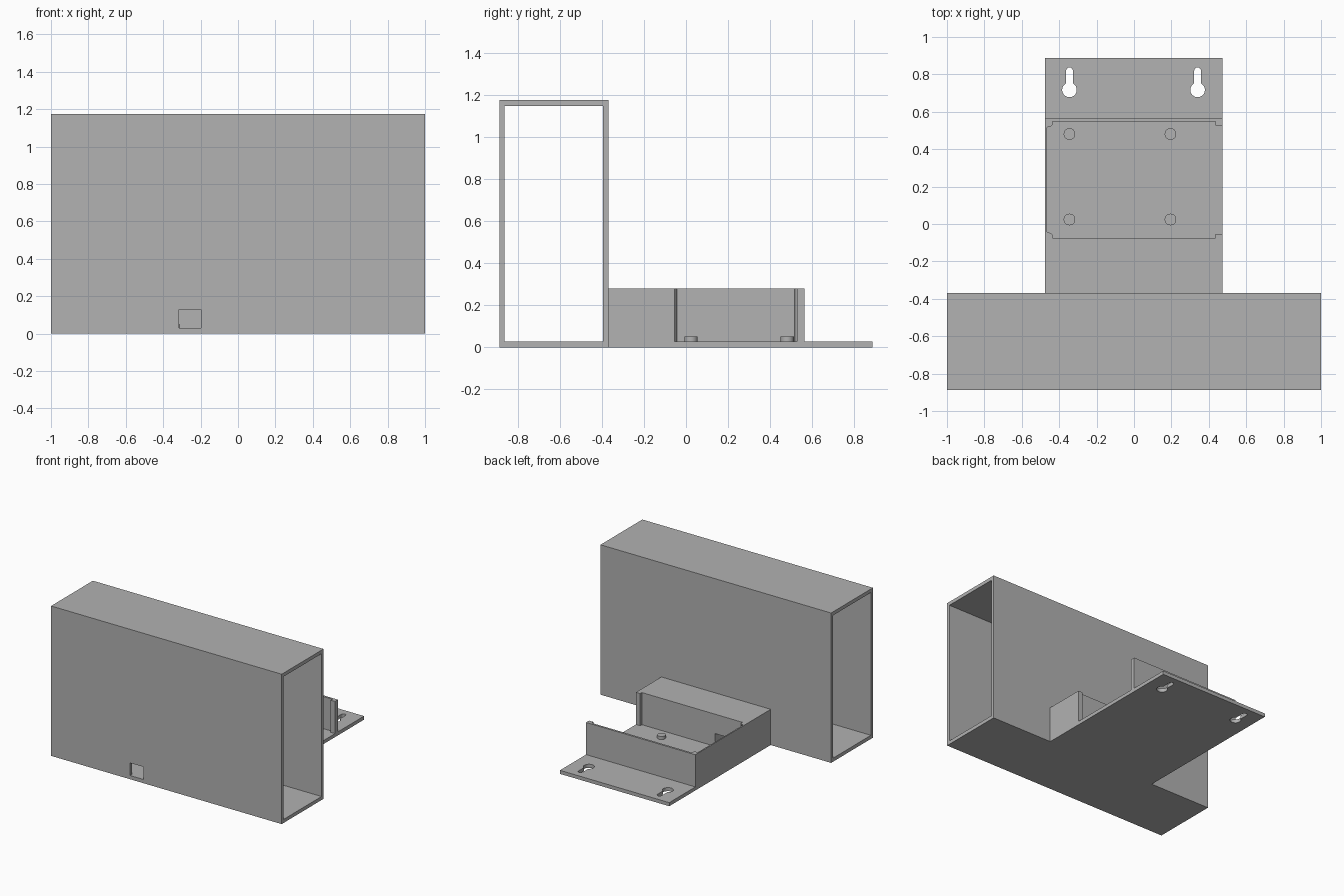
import bpy, bmesh, math
from mathutils import Vector

if "Cube" in bpy.data.objects:
    bpy.data.objects.remove(bpy.data.objects["Cube"], do_unlink=True)

grey = bpy.data.materials.new("plain grey")
grey.use_nodes = True
GREY = (0.445, 0.445, 0.445, 1)
grey.diffuse_color = GREY
grey.node_tree.nodes["Principled BSDF"].inputs["Base Color"].default_value = GREY


def prism(name, outline, z0, z1):
    """Extrude a flat outline from z0 up to z1."""
    bm = bmesh.new()
    base = bm.faces.new([bm.verts.new((x, y, z0)) for x, y in outline])
    top = bmesh.ops.extrude_face_region(bm, geom=[base])["geom"]
    bmesh.ops.translate(bm, vec=Vector((0, 0, z1 - z0)),
                        verts=[v for v in top if isinstance(v, bmesh.types.BMVert)])
    bmesh.ops.recalc_face_normals(bm, faces=bm.faces)
    mesh = bpy.data.meshes.new(name)
    bm.to_mesh(mesh)
    bm.free()
    mesh.materials.append(grey)
    obj = bpy.data.objects.new(name, mesh)
    bpy.context.collection.objects.link(obj)
    return obj


def box(name, x0, x1, y0, y1, z0, z1):
    return prism(name, [(x0, y0), (x1, y0), (x1, y1), (x0, y1)], z0, z1)


def arc(cx, cy, r, start, end, steps):
    return [(cx + r * math.cos(start + (end - start) * i / steps),
             cy + r * math.sin(start + (end - start) * i / steps)) for i in range(steps + 1)]


def cut(target, cutter):
    mod = target.modifiers.new(cutter.name, "BOOLEAN")
    mod.operation, mod.solver, mod.object = "DIFFERENCE", "EXACT", cutter
    cutter.hide_render = cutter.hide_viewport = True


def smooth(obj):
    bpy.ops.object.select_all(action="DESELECT")
    obj.select_set(True)
    bpy.context.view_layer.objects.active = obj
    bpy.ops.object.shade_smooth_by_angle(angle=math.radians(30))


FLOOR = 0.028               # thickness of the floors
FRONT, SEAM, BACK = -0.887, -0.369, 0.887
LEFT, RIGHT = 0.472, -0.476  # sides of the tray

# Tall sleeve, open at both ends
sleeve = box("sleeve", -1, 1, FRONT, SEAM, 0, 1.175)
cut(sleeve, box("sleeve_hollow", -1.1, 1.1, FRONT + 0.025, SEAM - 0.025, FLOOR, 1.147))

# Base plate with the mounting flange
base = box("base_plate", RIGHT, LEFT, SEAM, BACK, 0, FLOOR)

# Tray walls: C-shaped outline, thick at the front, open on the left
pocket = [(0.435, 0.527), (0.435, 0.548), (-0.436, 0.548), (-0.436, 0.530),
          (-0.445, 0.522), (-0.466, 0.516)]
mid = (0.527 - 0.054) / 2   # the pocket mirrors about this line
walls = prism("tray_walls",
              [(LEFT, SEAM), (LEFT, -0.054)]
              + [(x, 2 * mid - y) for x, y in pocket]
              + pocket[::-1]
              + [(LEFT, 0.527), (LEFT, 0.564), (RIGHT, 0.564), (RIGHT, SEAM)],
              FLOOR - 0.008, 0.28)

# Square cable channel through the sleeve and into the tray
channel = box("cable_channel", -0.315, -0.198, -1, 0.1, FLOOR + 0.001, 0.128)
cut(sleeve, channel)
cut(walls, channel)

# Keyhole slots in the flange
R, W = 0.039, 0.018
a = math.acos(W / R)
for side, x in (("right", -0.345), ("left", 0.34)):
    hole = (arc(x, 0.717, R, math.pi - a, 2 * math.pi + a, 32)
            + arc(x, 0.819, W, 0, math.pi, 16))
    cut(base, prism("keyhole_" + side, hole, -0.1, 0.1))
smooth(base)

# Locating pegs on the tray floor
for side, x in (("right", -0.345), ("left", 0.195)):
    for end, y in (("front", 0.024), ("back", 0.481)):
        peg = arc(x, y, 0.031, 0, 2 * math.pi, 32)[:-1]
        smooth(prism(f"peg_{end}_{side}", peg, FLOOR - 0.005, 0.052))
